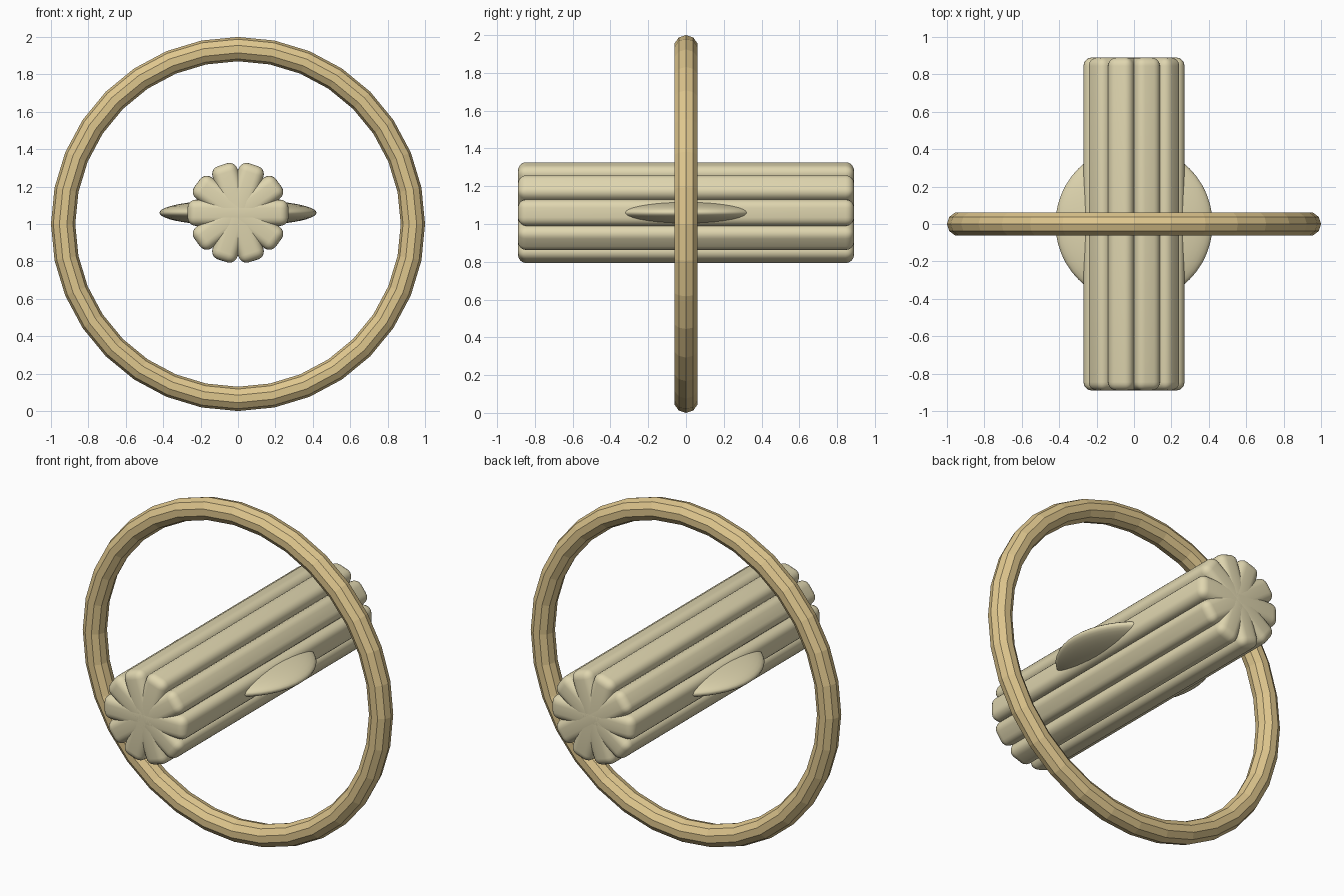
import bpy
from math import pi, radians

if "Cube" in bpy.data.objects:
    bpy.data.objects.remove(bpy.data.objects["Cube"])

CORE_Z = 1.06


def material(name, rgb):
    m = bpy.data.materials.new(name)
    m.diffuse_color = (*rgb, 1)
    m.use_nodes = True
    m.node_tree.nodes["Principled BSDF"].inputs["Base Color"].default_value = m.diffuse_color
    return m


gold = material("gold", (0.74, 0.57, 0.27))
cream = material("cream", (0.74, 0.67, 0.43))


def finish(name, mat):
    ob = bpy.context.object
    ob.name = name
    ob.data.materials.append(mat)
    return ob


# Faceted upright hoop
bpy.ops.mesh.primitive_torus_add(
    major_radius=0.935, minor_radius=0.065, major_segments=32, minor_segments=10,
    location=(0, 0, 1), rotation=(pi / 2, 0, 0))
finish("hoop", gold)

# Fluted core: five rounded slabs crossing on the y axis give ten lobes
for i in range(5):
    bpy.ops.mesh.primitive_cube_add(size=1, location=(0, 0, CORE_Z))
    slab = finish(f"core_slab_{i + 1}", cream)
    slab.scale = (0.54, 1.78, 0.14)
    bpy.ops.object.transform_apply(location=False, rotation=False, scale=True)
    slab.rotation_euler.y = radians(36 * i)
    bevel = slab.modifiers.new("rounding", "BEVEL")
    bevel.width = 0.045
    bevel.segments = 5
    bpy.ops.object.shade_smooth()

# Flattened disc passing through the core
bpy.ops.mesh.primitive_uv_sphere_add(
    segments=48, ring_count=24, radius=1, location=(0, 0, CORE_Z))
disc = finish("disc", cream)
disc.scale = (0.42, 0.42, 0.07)
bpy.ops.object.transform_apply(location=False, rotation=False, scale=True)
bpy.ops.object.shade_smooth()
